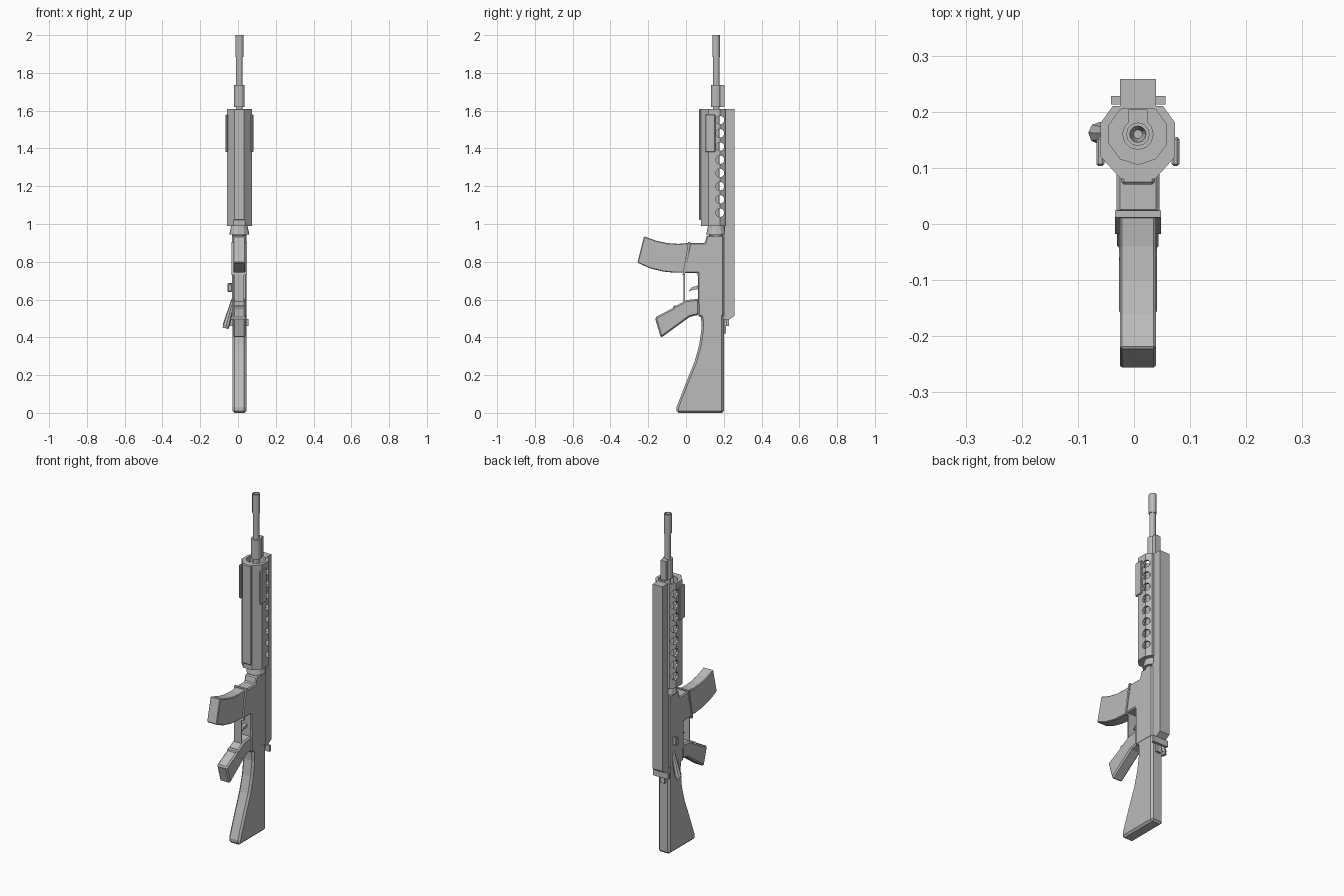
import bpy, bmesh, math
from mathutils import Vector, Matrix

if "Cube" in bpy.data.objects:
    bpy.data.objects.remove(bpy.data.objects["Cube"], do_unlink=True)

CX, CY = 0.007, 0.16     # bore axis
grey = bpy.data.materials.new("plain grey")
grey.use_nodes = True
grey.diffuse_color = (0.5, 0.5, 0.5, 1)
grey.node_tree.nodes["Principled BSDF"].inputs["Base Color"].default_value = (0.5, 0.5, 0.5, 1)


def finish(name, bm, bevel=0):
    bmesh.ops.recalc_face_normals(bm, faces=bm.faces)
    mesh = bpy.data.meshes.new(name)
    bm.to_mesh(mesh)
    bm.free()
    mesh.materials.append(grey)
    ob = bpy.data.objects.new(name, mesh)
    bpy.context.collection.objects.link(ob)
    if bevel:
        mod = ob.modifiers.new("bevel", 'BEVEL')
        mod.width = bevel
        mod.segments = 1
        mod.limit_method = 'ANGLE'
        mod.angle_limit = math.radians(50)
    return ob


def extrude(name, points, offset, bevel=0):
    bm = bmesh.new()
    face = bm.faces.new([bm.verts.new(p) for p in points])
    new = bmesh.ops.extrude_face_region(bm, geom=[face])["geom"]
    bmesh.ops.translate(bm, vec=offset, verts=[v for v in new if isinstance(v, bmesh.types.BMVert)])
    return finish(name, bm, bevel)


def side_profile(name, yz, half, bevel=0, x=CX):
    return extrude(name, [(x - half, y, z) for y, z in yz], (2 * half, 0, 0), bevel)


def box(name, lo, hi, bevel=0):
    yz = [(lo[1], lo[2]), (hi[1], lo[2]), (hi[1], hi[2]), (lo[1], hi[2])]
    return side_profile(name, yz, (hi[0] - lo[0]) / 2, bevel, (lo[0] + hi[0]) / 2)


def rod(name, a, b, r1, r2=None, sides=12):
    a, b = Vector(a), Vector(b)
    bm = bmesh.new()
    turn = (b - a).to_track_quat('Z', 'Y').to_matrix().to_4x4()
    bmesh.ops.create_cone(bm, cap_ends=True, segments=sides, radius1=r1,
                          radius2=r1 if r2 is None else r2, depth=(b - a).length,
                          matrix=Matrix.Translation((a + b) / 2) @ turn)
    return finish(name, bm)


def upright(name, z0, z1, r1, r2=None, sides=12):
    return rod(name, (CX, CY, z0), (CX, CY, z1), r1, r2, sides)


def cut(ob, cutter):
    mod = ob.modifiers.new("cut", 'BOOLEAN')
    mod.operation = 'DIFFERENCE'
    mod.solver = 'EXACT'
    mod.object = cutter
    bpy.context.view_layer.objects.active = ob
    bpy.ops.object.modifier_apply(modifier=mod.name)
    bpy.data.objects.remove(cutter, do_unlink=True)


# Stock
side_profile("stock", [(-0.05, 0), (0.2, 0), (0.2, 0.53), (0.065, 0.53), (0.08, 0.5),
                       (0.083, 0.45), (0.07, 0.36), (0.045, 0.27), (0, 0.16),
                       (-0.05, 0.03)], 0.037, 0.011)

# Receiver with magazine well
side_profile("receiver", [(0.065, 0.51), (0.2, 0.51), (0.2, 0.94), (0.11, 0.94), (0.1, 0.9),
                          (0.02, 0.9), (-0.012, 0.74), (0.062, 0.74)], 0.038, 0.006)
side_profile("magazine_well_lip", [(-0.018, 0.73), (-0.006, 0.73), (0.024, 0.905),
                                   (0.012, 0.905)], 0.041)

# Curved magazine
side_profile("magazine", [(0.02, 0.9), (-0.04, 0.895), (-0.1, 0.899), (-0.16, 0.912),
                          (-0.222, 0.935), (-0.257, 0.795), (-0.19, 0.765), (-0.12, 0.748),
                          (-0.06, 0.742), (-0.01, 0.742)], 0.032, 0.004)

# Grip, trigger and guard
side_profile("grip", [(-0.165, 0.505), (-0.133, 0.397), (0.02, 0.508), (0.07, 0.52), (0.07, 0.605),
                      (0.03, 0.6), (0, 0.597), (-0.05, 0.568), (-0.065, 0.572), (-0.07, 0.555)],
             0.034, 0.008)
box("trigger_guard", (CX - 0.025, -0.014, 0.585), (CX + 0.025, -0.006, 0.75))
side_profile("trigger", [(0.065, 0.655), (0.065, 0.675), (0.03, 0.665), (0.012, 0.64),
                         (0.03, 0.65)], 0.008)

# Top rail running the length of the body
side_profile("top_rail", [(0.195, 0.495), (0.228, 0.495), (0.258, 0.515), (0.258, 1.61),
                          (0.205, 1.61), (0.205, 0.95), (0.195, 0.95)], 0.032)

# Charging handle
box("charging_handle", (CX - 0.048, 0.213, 0.46), (CX + 0.049, 0.228, 0.496))
box("charging_handle_stem", (CX - 0.015, 0.195, 0.42), (CX + 0.015, 0.213, 0.5))

# Controls on the right flank
rod("forward_assist", (-0.025, 0.16, 0.6), (-0.062, 0.162, 0.462), 0.01, 0.02, 8)
rod("forward_assist_cap", (-0.062, 0.162, 0.462), (-0.066, 0.162, 0.448), 0.016, 0.016, 8)
side_profile("shell_deflector", [(0.14, 0.64), (0.17, 0.64), (0.17, 0.69), (0.14, 0.68)],
             0.012, 0.004, -0.043)

# Collar between receiver and handguard
upright("collar_neck", 0.925, 0.95, 0.038)
upright("collar", 0.945, 0.992, 0.053, 0.043)

# Hollow vented handguard
half = [(0.03, 0.08), (0.0665, 0.12), (0.0665, 0.18), (0.045, 0.21)]
outline = half + [(-x, y) for x, y in reversed(half)]
handguard = extrude("handguard", [(CX + x, y, 0.99) for x, y in outline], (0, 0, 0.62))
cut(handguard, upright("bore_cutter", 1.0, 1.7, 0.054, sides=10))
for i in range(8):
    z = 1.06 + i * 0.07
    cut(handguard, rod("vent_cutter", (-0.2, 0.18, z), (0.2, 0.18, z), 0.023, sides=10))
box("handguard_keel", (CX - 0.03, 0.07, 1.02), (CX + 0.03, 0.085, 1.61), 0.005)
for side, label in ((-1, "right"), (1, "left")):
    x = CX + side * 0.067
    box(label + "_side_panel", (x - 0.007, 0.103, 1.38), (x + 0.007, 0.155, 1.58), 0.004)

# Barrel, gas block and muzzle
upright("barrel", 0.99, 1.9, 0.017)
upright("gas_block", 1.62, 1.735, 0.028)
box("gas_block_top", (CX - 0.017, CY, 1.62), (CX + 0.017, 0.204, 1.735))
muzzle = upright("muzzle", 1.885, 2.0, 0.021)
cut(muzzle, upright("muzzle_cutter", 1.96, 2.02, 0.008, 0.018))
